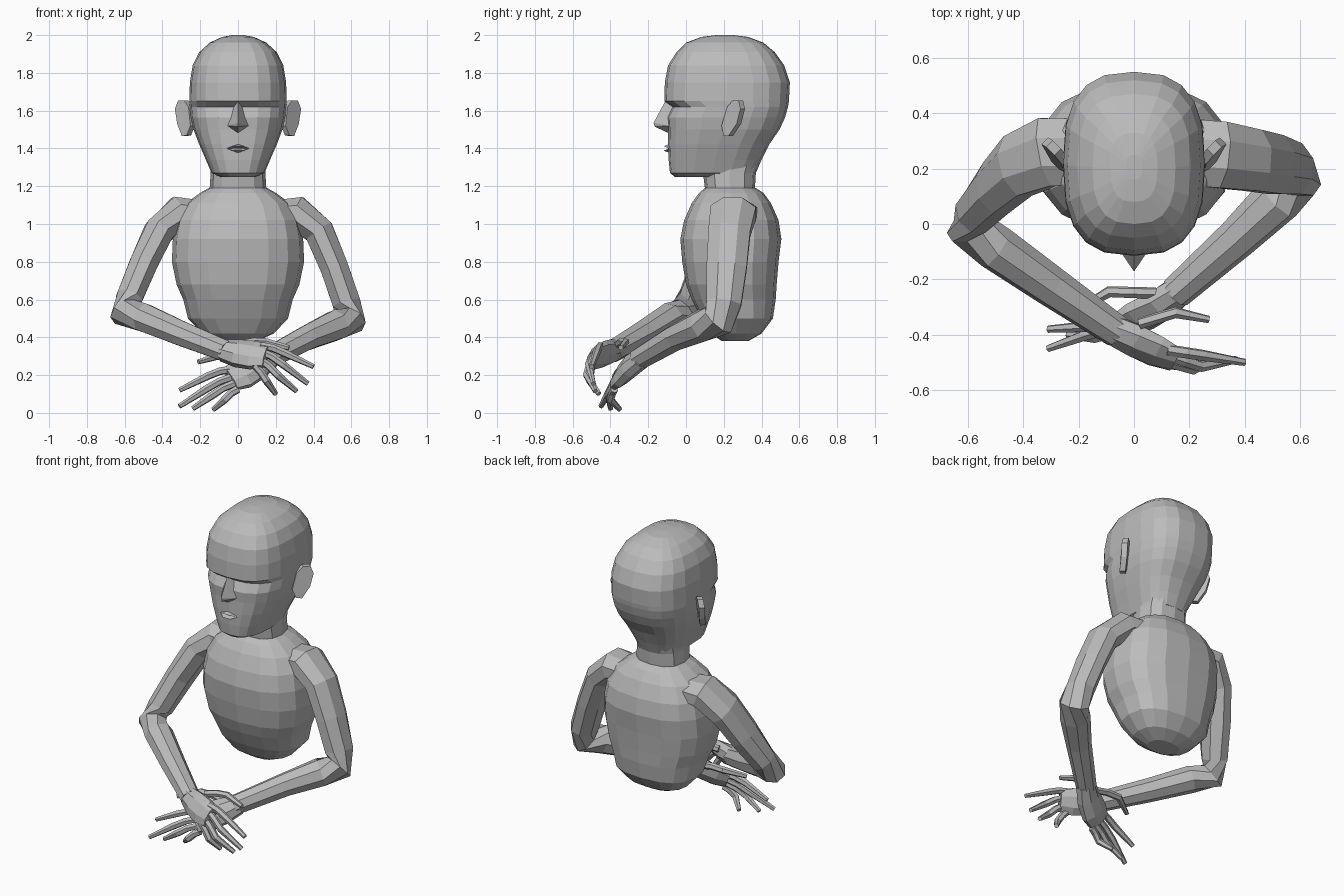
import bpy, math
from mathutils import Vector

clay = bpy.data.materials.new("clay grey")
clay.diffuse_color = (0.5, 0.5, 0.5, 1)


def make(name, verts, faces):
    me = bpy.data.meshes.new(name)
    me.from_pydata([tuple(v) for v in verts], [], faces)
    me.materials.append(clay)
    ob = bpy.data.objects.new(name, me)
    bpy.context.collection.objects.link(ob)
    return ob


def skin(name, rings):
    """Join equal-sized rings with quads and cap both ends."""
    n = len(rings[0])
    verts = [v for r in rings for v in r]
    faces = [(i * n + j, i * n + (j + 1) % n, (i + 1) * n + (j + 1) % n, (i + 1) * n + j)
             for i in range(len(rings) - 1) for j in range(n)]
    faces += [tuple(reversed(range(n))), tuple(range(len(verts) - n, len(verts)))]
    return make(name, verts, faces)


def body(name, rows, n, e):
    """Stack rounded-box rings: each row is z, half width, front y, back y."""
    rings = []
    for z, w, f, b in rows:
        ring = []
        for k in range(n):
            a = 2 * math.pi * k / n
            c, s = math.cos(a), math.sin(a)
            ring.append((w * math.copysign(abs(c) ** (2 / e), c),
                         (f + b) / 2 + (b - f) / 2 * math.copysign(abs(s) ** (2 / e), s), z))
        rings.append(ring)
    return skin(name, rings)


def tube(name, path, ref, n):
    """Sweep an ellipse: each row is x, y, z, radius along ref, radius across."""
    pts = [Vector(p[:3]) for p in path]
    rings = []
    for i, p in enumerate(path):
        t = (pts[min(i + 1, len(pts) - 1)] - pts[max(i - 1, 0)]).normalized()
        u = Vector(ref)
        u = (u - t * u.dot(t)).normalized()
        v = t.cross(u)
        rings.append([pts[i] + u * p[3] * math.cos(2 * math.pi * (k + .5) / n)
                      + v * p[4] * math.sin(2 * math.pi * (k + .5) / n) for k in range(n)])
    return skin(name, rings)


def finger(name, a, b, c, r=0.021):
    mid = [(p + q) / 2 for p, q in zip(a, b)]
    mid[2] += 0.008
    tube(name, [(*a, r, r), (*mid, r, r), (*b, r, r), (*c, r * .65, r * .65)], (0, 1, 0.3), 6)


# Torso, neck and head
body("torso", [(.38, .10, .19, .33), (.42, .19, .13, .40), (.50, .265, .08, .46), (.60, .29, .03, .475),
               (.68, .325, .0, .48), (.80, .35, -.02, .49), (.92, .345, -.03, .505), (1.02, .325, -.01, .49),
               (1.11, .275, .03, .45), (1.165, .20, .07, .41), (1.19, .155, .10, .37)], 16, 2.5)
body("neck", [(1.15, .17, .08, .39), (1.19, .15, .10, .365), (1.27, .145, .09, .37), (1.36, .14, .09, .40)], 12, 2.5)
body("head", [(1.25, .095, -.06, .30), (1.27, .14, -.085, .37), (1.34, .17, -.092, .40), (1.42, .205, -.095, .44),
              (1.50, .235, -.095, .495), (1.565, .25, -.10, .525), (1.62, .255, -.072, .54),
              (1.65, .257, -.115, .545), (1.75, .255, -.112, .55), (1.84, .24, -.095, .52), (1.91, .205, -.05, .47),
              (1.96, .15, .0, .41), (1.99, .085, .08, .33), (2.0, .03, .16, .25)], 20, 2.7)

# Nose
make("nose", [(0, -.11, 1.65), (-.022, -.07, 1.62), (.022, -.07, 1.62), (0, -.172, 1.535),
              (-.055, -.09, 1.52), (.055, -.09, 1.52), (0, -.165, 1.515), (0, -.09, 1.48)],
     [(0, 1, 4, 3), (0, 3, 5, 2), (3, 4, 6), (3, 6, 5), (6, 4, 7), (6, 7, 5)])

# Lips
for name, z, h in (("upper_lip", 1.412, .012), ("lower_lip", 1.388, .012)):
    make(name, [(-.06, -.092, 1.4), (0, -.085, z + h), (.06, -.092, 1.4),
                (.025, -.118, z), (-.025, -.118, z), (0, -.085, z - h)],
         [(0, 4, 1), (1, 4, 3), (1, 3, 2), (0, 5, 4), (5, 3, 4), (5, 2, 3)])

# Ears
for s, side in ((-1, "left"), (1, "right")):
    rim = [(.25, .23, 1.62), (.275, .26, 1.655), (.305, .29, 1.655), (.322, .30, 1.61),
           (.31, .28, 1.53), (.285, .235, 1.465), (.26, .21, 1.47), (.24, .20, 1.52)]
    skin(side + "_ear", [[(s * (x + d), y - d, z) for x, y, z in rim] for d in (-.012, .012)])

# Arms
tube("left_arm", [(-.19, .26, 1.06, .13, .07), (-.31, .26, 1.06, .135, .095), (-.42, .21, .96, .125, .085),
                  (-.50, .13, .79, .11, .08), (-.575, .04, .61, .085, .075), (-.60, -.01, .535, .08, .085),
                  (-.50, -.085, .505, .085, .08), (-.30, -.225, .42, .075, .07), (-.06, -.39, .325, .06, .06)],
     (0, 1, 0), 8)
tube("right_arm", [(.19, .26, 1.06, .13, .07), (.31, .25, 1.06, .13, .095), (.43, .23, .96, .12, .085),
                   (.51, .215, .77, .115, .08), (.575, .20, .58, .10, .08), (.595, .17, .49, .095, .085),
                   (.52, .09, .465, .09, .085), (.37, -.055, .40, .075, .07), (.15, -.25, .285, .06, .06)],
     (0, 1, 0), 8)

# Hands: palm, thumb and four fingers
tube("left_palm", [(-.08, -.38, .33, .06, .055), (.0, -.42, .315, .08, .055), (.08, -.46, .305, .085, .045),
                   (.15, -.49, .30, .07, .03)], (-.04, -.06, -.11), 8)
finger("left_thumb", (.02, -.36, .365), (.15, -.32, .375), (.27, -.345, .345))
for i, (a, b, c) in enumerate([
        ((.12, -.455, .355), (.25, -.475, .315), (.40, -.50, .245)),
        ((.12, -.475, .325), (.24, -.515, .255), (.37, -.49, .155)),
        ((.11, -.495, .285), (.21, -.525, .20), (.31, -.48, .115)),
        ((.09, -.50, .25), (.15, -.51, .17), (.20, -.46, .10))]):
    finger("left_finger_%d" % (i + 1), a, b, c)

tube("right_palm", [(.17, -.235, .29, .06, .055), (.10, -.29, .25, .08, .055), (.02, -.335, .205, .09, .045),
                    (-.04, -.365, .18, .075, .03)], (.05, -.06, -.11), 8)
finger("right_thumb", (.08, -.25, .29), (-.09, -.245, .305), (-.21, -.315, .27))
for i, (a, b, c) in enumerate([
        ((-.03, -.34, .23), (-.16, -.37, .195), (-.31, -.38, .12)),
        ((-.03, -.36, .19), (-.17, -.40, .125), (-.31, -.45, .035)),
        ((-.02, -.375, .155), (-.14, -.41, .09), (-.24, -.40, .022)),
        ((.0, -.38, .125), (-.07, -.40, .07), (-.13, -.35, .018))]):
    finger("right_finger_%d" % (i + 1), a, b, c)
